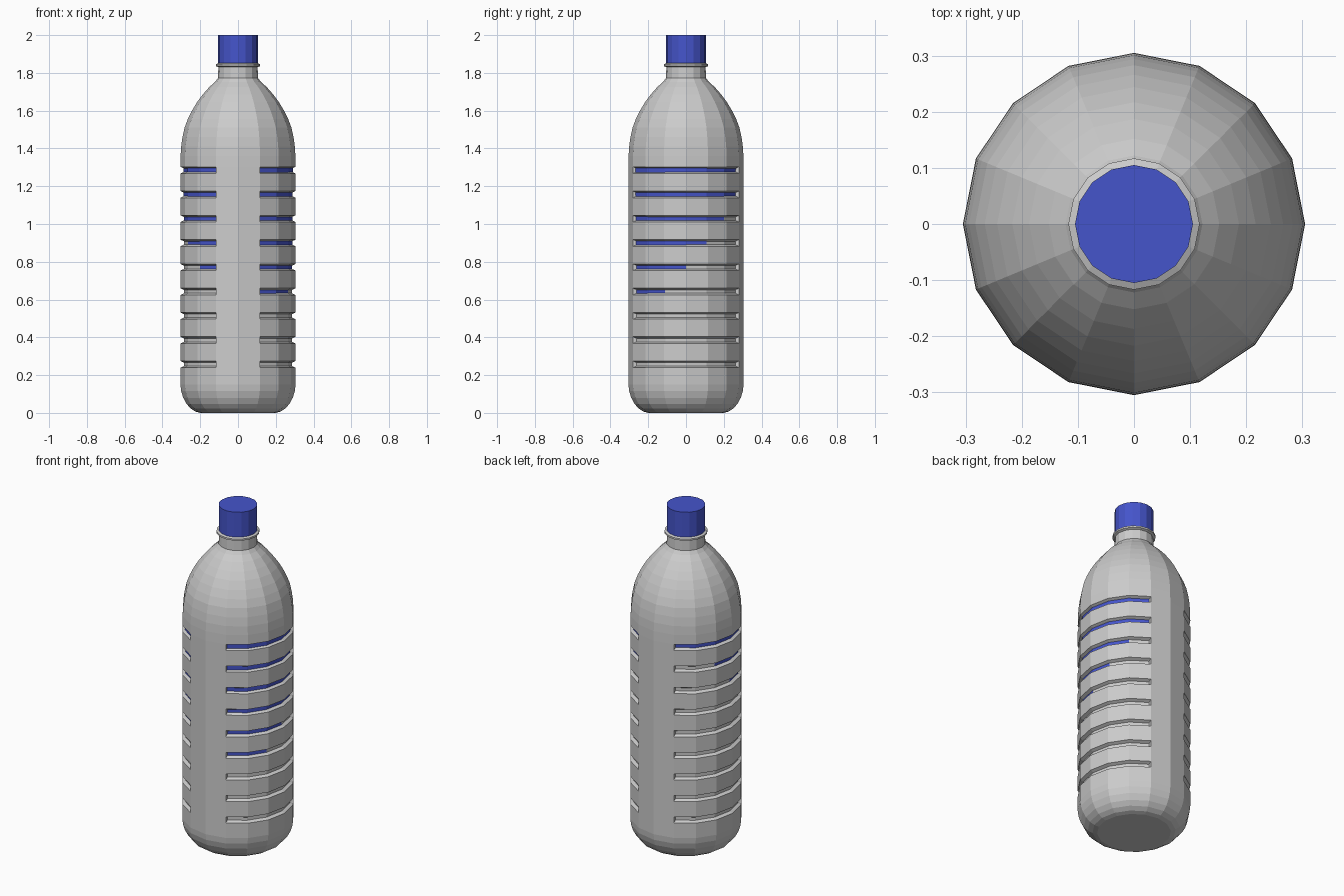
import bpy, bmesh, math

if "Cube" in bpy.data.objects:
    bpy.data.objects.remove(bpy.data.objects["Cube"])

SIDES = 16
blue = bpy.data.materials.new("blue")
blue.diffuse_color = (0.06, 0.09, 0.6, 1)
blue.use_nodes = True
blue.node_tree.nodes["Principled BSDF"].inputs["Base Color"].default_value = blue.diffuse_color


def lathe(bm, profile, cap_bottom=True, cap_top=True):
    """Revolve (radius, z) points around z as flat-sided rings."""
    rings = []
    for r, z in profile:
        rings.append([bm.verts.new((r * math.cos(k * math.tau / SIDES),
                                    r * math.sin(k * math.tau / SIDES), z))
                      for k in range(SIDES)])
    for a, b in zip(rings, rings[1:]):
        for k in range(SIDES):
            n = (k + 1) % SIDES
            bm.faces.new((a[k], a[n], b[n], b[k]))
    if cap_bottom:
        bm.faces.new(rings[0][::-1])
    if cap_top:
        bm.faces.new(rings[-1])
    bm.normal_update()


def finish(bm, name, mat=None):
    me = bpy.data.meshes.new(name)
    bm.to_mesh(me)
    bm.free()
    ob = bpy.data.objects.new(name, me)
    bpy.context.collection.objects.link(ob)
    if mat:
        me.materials.append(mat)
    return ob


# Bottle body: rounded base, ribbed wall, domed shoulder, neck with collar
R, HALF = 0.305, 0.018
grooves = [0.257 + 0.1285 * i for i in range(9)]
profile = [(0.20, 0.0), (0.225, 0.007), (0.25, 0.023), (0.272, 0.047),
           (0.29, 0.08), (0.301, 0.115), (R, 0.15)]
for z in grooves:
    profile += [(R, z - HALF), (R, z + HALF)]
profile += [(0.304, 1.36), (0.301, 1.41), (0.294, 1.46), (0.283, 1.51),
            (0.266, 1.555), (0.244, 1.60), (0.217, 1.645), (0.187, 1.685),
            (0.152, 1.725), (0.122, 1.752), (0.106, 1.772),
            (0.104, 1.83), (0.117, 1.836), (0.117, 1.846), (0.104, 1.852),
            (0.095, 1.87)]
bm = bmesh.new()
lathe(bm, profile)

# Side grooves: sunken bands on left and right, front and back left plain
bands = []
for f in bm.faces:
    c = f.calc_center_median()
    if abs(c.x) > 0.1 and any(abs(c.z - z) < 0.005 for z in grooves):
        bands.append(f)
bmesh.ops.inset_region(bm, faces=bands, thickness=0.009, depth=-0.018,
                       use_boundary=True, use_even_offset=True)
finish(bm, "bottle_body")

# Inner label: sleeve just showing through the floors of the upper grooves
bm = bmesh.new()
lathe(bm, [(0.282, 0.25), (0.2895, 1.33)], False, False)
label = finish(bm, "inner_label", blue)
label.location = (0.001, -0.002, 0)

# Screw cap
bm = bmesh.new()
lathe(bm, [(0.105, 1.85), (0.105, 2.0)])
finish(bm, "cap", blue)
